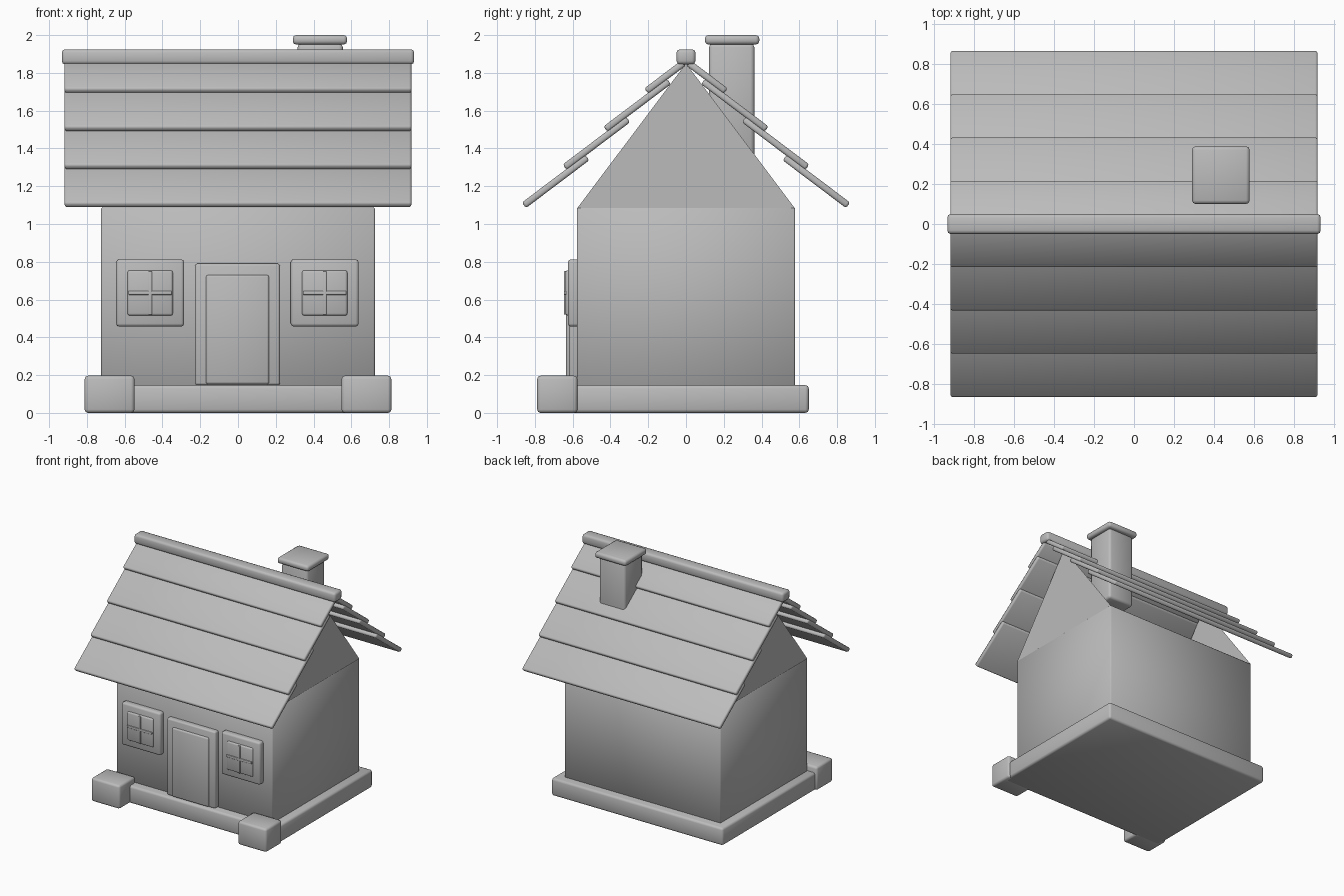
import bpy
import math
from mathutils import Vector

cube = bpy.data.objects.get("Cube")
if cube:
    bpy.data.objects.remove(cube, do_unlink=True)

# Single grey clay colour
grey = bpy.data.materials.new("clay grey")
grey.use_nodes = True
grey.diffuse_color = (0.5, 0.5, 0.5, 1)
grey.node_tree.nodes["Principled BSDF"].inputs["Base Color"].default_value = (0.5, 0.5, 0.5, 1)


def box(name, low, high, bevel=0.012, segments=2, tilt=0.0):
    """Soft-edged block between two corners, optionally tilted about x."""
    low, high = Vector(low), Vector(high)
    bpy.ops.mesh.primitive_cube_add(size=1, location=(low + high) / 2)
    ob = bpy.context.object
    ob.name = name
    ob.scale = high - low
    bpy.ops.object.transform_apply(location=False, rotation=False, scale=True)
    ob.rotation_euler.x = tilt
    mod = ob.modifiers.new("soft edges", 'BEVEL')
    mod.width = bevel
    mod.segments = segments
    bpy.ops.object.shade_smooth()
    ob.data.materials.append(grey)
    return ob


# Base slab, corner posts and walls
box("base_slab", (-0.795, -0.65, 0), (0.795, 0.65, 0.147), 0.018)
for side, x in (("left", 0.68), ("right", -0.68)):
    box(side + "_front_post", (x - 0.132, -0.788, 0), (x + 0.132, -0.575, 0.197), 0.018)
box("walls", (-0.725, -0.578, 0.14), (0.725, 0.578, 1.09), 0.008, 1)

# Flat triangular gables
for side, x in (("left", 0.722), ("right", -0.722)):
    corners = [(x, -0.575, 1.085), (x, 0.575, 1.085), (x, 0, 1.85)]
    mesh = bpy.data.meshes.new(side + "_gable")
    mesh.from_pydata(corners, [], [(0, 1, 2) if x > 0 else (2, 1, 0)])
    mesh.materials.append(grey)
    bpy.context.collection.objects.link(bpy.data.objects.new(side + "_gable", mesh))

# Overlapping roof boards, four per slope
slope = math.radians(37)
for side, sign in (("front", -1), ("back", 1)):
    for row in range(4):
        length = 0.42 if row < 3 else 0.25
        y = 0.858 - 0.216 * row - math.cos(slope) * length / 2
        z = 1.099 + 0.2015 * row + math.sin(slope) * length / 2
        board = box(f"{side}_roof_board_{row + 1}", (-0.918, -length / 2, -0.018),
                    (0.918, length / 2, 0.018), 0.012, 2, -sign * slope)
        board.location = (0, sign * y, z)
box("roof_ridge", (-0.933, -0.05, 1.845), (0.933, 0.05, 1.925), 0.018)

# Chimney
box("chimney_stack", (0.315, 0.122, 1.32), (0.555, 0.362, 1.955), 0.02)
box("chimney_cap", (0.29, 0.1, 1.95), (0.578, 0.388, 2.0), 0.018)

# Door
box("door_frame", (-0.228, -0.62, 0.147), (0.222, -0.56, 0.79))
box("door_panel", (-0.17, -0.635, 0.152), (0.165, -0.6, 0.73))

# Windows
for side, x in (("left", 0.459), ("right", -0.465)):
    z = 0.635
    box(side + "_window_frame", (x - 0.18, -0.625, z - 0.178), (x + 0.18, -0.56, z + 0.178), 0.016)
    box(side + "_window_pane", (x - 0.12, -0.638, z - 0.12), (x + 0.12, -0.61, z + 0.12))
    box(side + "_window_upright", (x - 0.01, -0.646, z - 0.115), (x + 0.01, -0.63, z + 0.115), 0.004)
    box(side + "_window_crossbar", (x - 0.115, -0.646, z - 0.01), (x + 0.115, -0.63, z + 0.01), 0.004)
